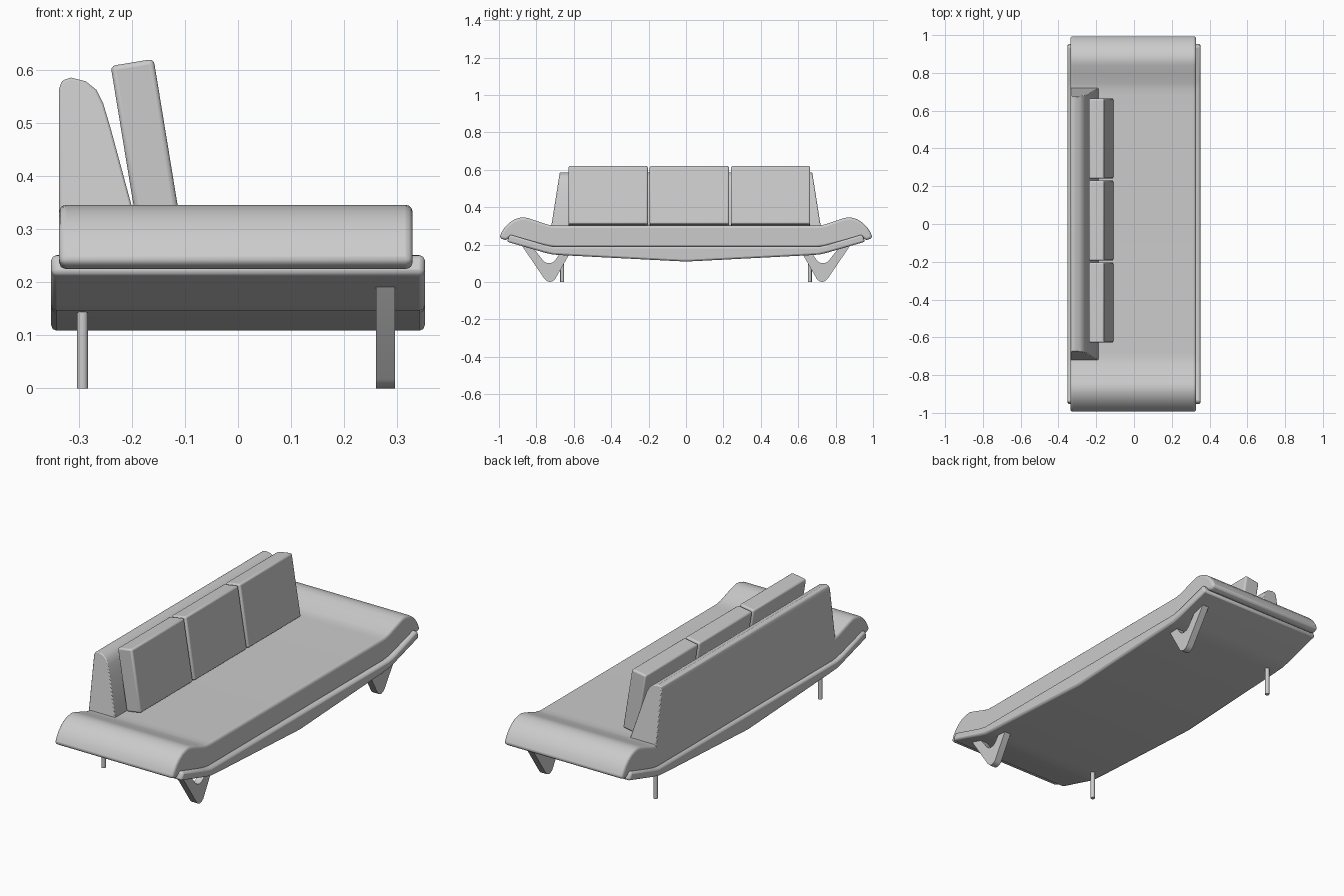
import bpy, bmesh, math

if "Cube" in bpy.data.objects:
    bpy.data.objects.remove(bpy.data.objects["Cube"])


def finish(obj, bevel=0.0, segments=2):
    # Bevelled hard edges, smooth shading elsewhere
    bpy.ops.object.select_all(action='DESELECT')
    bpy.context.view_layer.objects.active = obj
    obj.select_set(True)
    if bevel:
        m = obj.modifiers.new("Bevel", 'BEVEL')
        m.width = bevel
        m.segments = segments
        m.limit_method = 'ANGLE'
        m.angle_limit = math.radians(40)
    bpy.ops.object.shade_smooth_by_angle(angle=math.radians(30))
    return obj


def prism(name, start, end, bevel=0.0, segments=2):
    # Solid between two matching outlines of 3D points
    bm = bmesh.new()
    a = [bm.verts.new(p) for p in start]
    b = [bm.verts.new(p) for p in end]
    n = len(a)
    bm.faces.new(a)
    bm.faces.new(b[::-1])
    for i in range(n):
        j = (i + 1) % n
        bm.faces.new((a[j], a[i], b[i], b[j]))
    bmesh.ops.recalc_face_normals(bm, faces=bm.faces)
    mesh = bpy.data.meshes.new(name)
    bm.to_mesh(mesh)
    bm.free()
    obj = bpy.data.objects.new(name, mesh)
    bpy.context.collection.objects.link(obj)
    return finish(obj, bevel, segments)


def extrude_x(name, outline, x0, x1, bevel=0.0, segments=2):
    return prism(name, [(x0, y, z) for y, z in outline],
                 [(x1, y, z) for y, z in outline], bevel, segments)


def mirrored(half):
    return half + [(-y, z) for y, z in reversed(half) if y != 0]


# Upholstered seat with rolled ends
seat_half = [(0.70, 0.185), (0.74, 0.19), (0.94, 0.238), (0.965, 0.222), (0.998, 0.237),
             (0.985, 0.268), (0.968, 0.293), (0.945, 0.316), (0.918, 0.334), (0.89, 0.343),
             (0.865, 0.346), (0.84, 0.340), (0.80, 0.327), (0.745, 0.308), (0.715, 0.302),
             (0.68, 0.301)]
extrude_x("seat", mirrored(seat_half), -0.337, 0.329, 0.013, 3)

# Bent base frame below the seat
frame_right = [(0, 0.109), (0.66, 0.143), (0.715, 0.147), (0.76, 0.158), (0.957, 0.215),
               (0.942, 0.254), (0.76, 0.2), (0.715, 0.19)]
frame_left = [(-y, z) for y, z in frame_right[:0:-1]]
extrude_x("base_frame", frame_right + frame_left, -0.352, 0.352, 0.01)

# Backrest, tapering toward the top
back = [(-0.337, 0.27), (-0.337, 0.565), (-0.332, 0.58), (-0.315, 0.586), (-0.287, 0.579),
        (-0.267, 0.563), (-0.254, 0.537), (-0.24, 0.49), (-0.189, 0.302), (-0.189, 0.27)]


def back_side(s):
    return [(x, s * (0.72 - 0.045 * (z - 0.3) / 0.285), z) for x, z in back]


prism("backrest", back_side(-1), back_side(1), 0.004)

# Three leaning back cushions
for i, y in enumerate((-0.416, 0.018, 0.452)):
    bpy.ops.mesh.primitive_cube_add(size=1, location=(-0.174, y, 0.459),
                                    rotation=(0, math.radians(-9.3), 0))
    cushion = bpy.context.object
    cushion.name = f"back_cushion_{i + 1}"
    cushion.scale = (0.082, 0.424, 0.315)
    bpy.ops.object.transform_apply(location=False, rotation=False, scale=True)
    finish(cushion, 0.009, 3)

# V-shaped front legs and round back legs
leg = [(0.62, 0.155), (0.702, 0.012), (0.715, 0.003), (0.73, 0), (0.745, 0.005), (0.757, 0.017),
       (0.885, 0.205), (0.815, 0.18), (0.765, 0.116), (0.75, 0.104), (0.732, 0.1),
       (0.714, 0.104), (0.70, 0.116), (0.672, 0.155)]
for side, s in (("left", -1), ("right", 1)):
    extrude_x(f"front_leg_{side}", [(s * y, z) for y, z in leg], 0.26, 0.296)
    bpy.ops.mesh.primitive_cylinder_add(vertices=16, radius=0.0105, depth=0.15,
                                        location=(-0.293, s * 0.662, 0.075))
    bpy.context.object.name = f"back_leg_{side}"
    finish(bpy.context.object)
